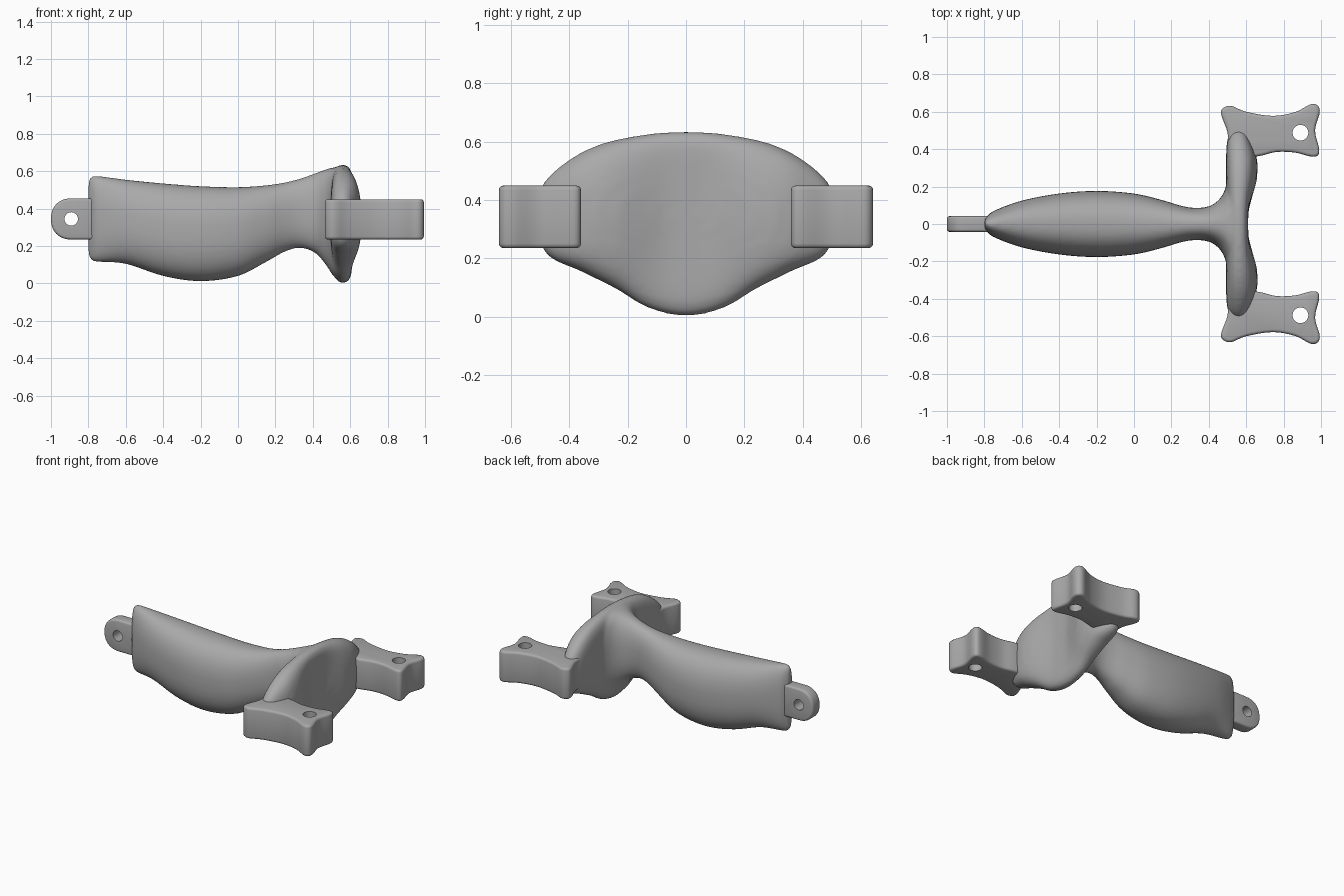
import bpy, bmesh, math
from mathutils import Vector

cube = bpy.data.objects.get("Cube")
if cube:
    bpy.data.objects.remove(cube, do_unlink=True)

grey = bpy.data.materials.new("satin_grey")
grey.use_nodes = True
grey.diffuse_color = (0.4, 0.4, 0.4, 1)
grey.node_tree.nodes["Principled BSDF"].inputs["Base Color"].default_value = (0.4, 0.4, 0.4, 1)


def spline(points, steps, closed=False):
    """Smooth curve through points of any dimension."""
    n, out = len(points), []
    for i in range(n if closed else n - 1):
        ids = [(i + k) % n if closed else min(max(i + k, 0), n - 1) for k in (-1, 0, 1, 2)]
        for s in range(steps):
            t = s / steps
            out.append([0.5 * (2 * b + (c - a) * t + (2 * a - 5 * b + 4 * c - d) * t * t
                               + (3 * b - a - 3 * c + d) * t ** 3)
                        for a, b, c, d in zip(*(points[j] for j in ids))])
    if not closed:
        out.append(list(points[-1]))
    return out


def loft(bm, rings):
    """Skin a list of equal rings and cap both ends."""
    vs = [[bm.verts.new(p) for p in ring] for ring in rings]
    n = len(vs[0])
    for a, b in zip(vs, vs[1:]):
        for i in range(n):
            j = (i + 1) % n
            bm.faces.new((a[i], a[j], b[j], b[i]))
    bm.faces.new(vs[0][::-1])
    bm.faces.new(vs[-1])


def make_object(name, bm):
    bmesh.ops.recalc_face_normals(bm, faces=bm.faces)
    mesh = bpy.data.meshes.new(name)
    bm.to_mesh(mesh)
    bm.free()
    mesh.materials.append(grey)
    obj = bpy.data.objects.new(name, mesh)
    bpy.context.collection.objects.link(obj)
    return obj


def activate(obj):
    bpy.ops.object.select_all(action="DESELECT")
    obj.select_set(True)
    bpy.context.view_layer.objects.active = obj


def pierced_block(name, low, high, centre, axis, radius, bevel):
    """Bevelled prism between two matching rings, with a round hole."""
    bm = bmesh.new()
    loft(bm, [low, high])
    obj = make_object(name, bm)
    soft = obj.modifiers.new("soft_edges", "BEVEL")
    soft.width, soft.segments, soft.angle_limit = bevel, 3, math.radians(50)
    bm = bmesh.new()
    bmesh.ops.create_cone(bm, cap_ends=True, segments=32, radius1=radius, radius2=radius, depth=1)
    cutter = make_object("hole_cutter", bm)
    cutter.hide_render = True
    cutter.rotation_euler = Vector(axis).to_track_quat("Z", "Y").to_euler()
    cutter.location = centre
    hole = obj.modifiers.new("hole", "BOOLEAN")
    hole.operation, hole.object = "DIFFERENCE", cutter
    activate(obj)
    for mod in list(obj.modifiers):
        bpy.ops.object.modifier_apply(modifier=mod.name)
    bpy.data.objects.remove(cutter, do_unlink=True)
    bpy.ops.object.shade_smooth_by_angle(angle=math.radians(35))


# Handle: stations of x, half width, bottom, top
stations = [(-.80, .025, .15, .55), (-.785, .04, .125, .57), (-.75, .07, .115, .575),
            (-.6, .125, .105, .555), (-.4, .163, .04, .535), (-.2, .177, .012, .52),
            (0, .163, .04, .515), (.15, .128, .115, .525), (.25, .098, .17, .54),
            (.33, .086, .19, .56), (.41, .098, .165, .588), (.47, .15, .1, .61),
            (.51, .25, .04, .62), (.54, .32, .03, .62)]


def power(v, e):
    return math.copysign(abs(v) ** e, v)


body = bmesh.new()
rings = []
for x, w, low, top in spline(stations, 5):
    angles = [math.tau * i / 40 for i in range(40)]
    rings.append([(x, w * power(math.cos(a), .85),
                   (low + top) / 2 + (top - low) / 2 * power(math.sin(a), .85)) for a in angles])
loft(body, rings)

# Guard: shield outline in y and z, front face dished across the middle
half = [(.15, .624), (.3, .59), (.42, .525), (.5, .44), (.512, .33), (.48, .215),
        (.36, .155), (.24, .095), (.13, .03)]
outline = spline([(0, .635)] + half + [(0, .002)] + [(-y, z) for y, z in reversed(half)], 5, True)


def smooth(v, a, b):
    t = min(max((v - a) / (b - a), 0), 1)
    return t * t * (3 - 2 * t)


def guard_point(y, z, t, side):
    y, z = y * t, .34 + (z - .34) * t
    belly = max(0, 1 - ((z - .34) / .3) ** 2)
    if side > 0:
        swell = smooth(abs(y), .04, .28) - .8 * smooth(abs(y), .32, .5)
        depth = .05 + .052 * swell * belly
    else:
        depth = .048 + .02 * belly
    return (.56 + side * depth * math.sqrt(1 - t ** 12), y, z)


scales = (.02, .15, .3, .45, .6, .72, .82, .89, .94, .97, .99)
levels = [(t, -1) for t in scales] + [(1, 1)] + [(t, 1) for t in reversed(scales)]
loft(body, [[guard_point(y, z, t, s) for y, z in outline] for t, s in levels])

grip = make_object("handle_and_guard", body)
blend = grip.modifiers.new("blend", "REMESH")
blend.mode, blend.voxel_size, blend.use_smooth_shade = "VOXEL", .011, True
relax = grip.modifiers.new("relax", "SMOOTH")
relax.factor, relax.iterations = .5, 8
activate(grip)
for mod in list(grip.modifiers):
    bpy.ops.object.modifier_apply(modifier=mod.name)
bpy.ops.object.shade_smooth()

# Side lugs: waisted blocks with flared corners and an upright hole
lug = spline([(.465, .59), (.485, .625), (.525, .63), (.6, .6), (.74, .578), (.86, .598),
              (.945, .64), (.985, .63), (.992, .59), (.968, .5), (.99, .4), (.98, .365),
              (.94, .362), (.86, .382), (.76, .385), (.66, .362), (.53, .36), (.505, .4),
              (.5, .49)], 4, True)
for side, name in ((1, "back_lug"), (-1, "front_lug")):
    pierced_block(name, [(x, side * y, .235) for x, y in lug], [(x, side * y, .45) for x, y in lug],
                  (.89, side * .488, .34), (0, 0, 1), .042, .016)

# End tab: rounded plate with a crosswise hole
arc = [math.pi / 2 + math.pi * i / 24 for i in range(25)]
tab = [(-.74, .455)] + [(-.89 + .11 * power(math.cos(a), .9), .345 + .11 * power(math.sin(a), .9))
                        for a in arc] + [(-.74, .235)]
pierced_block("end_tab", [(x, -.042, z) for x, z in tab], [(x, .042, z) for x, z in tab],
              (-.892, 0, .345), (0, 1, 0), .036, .014)
